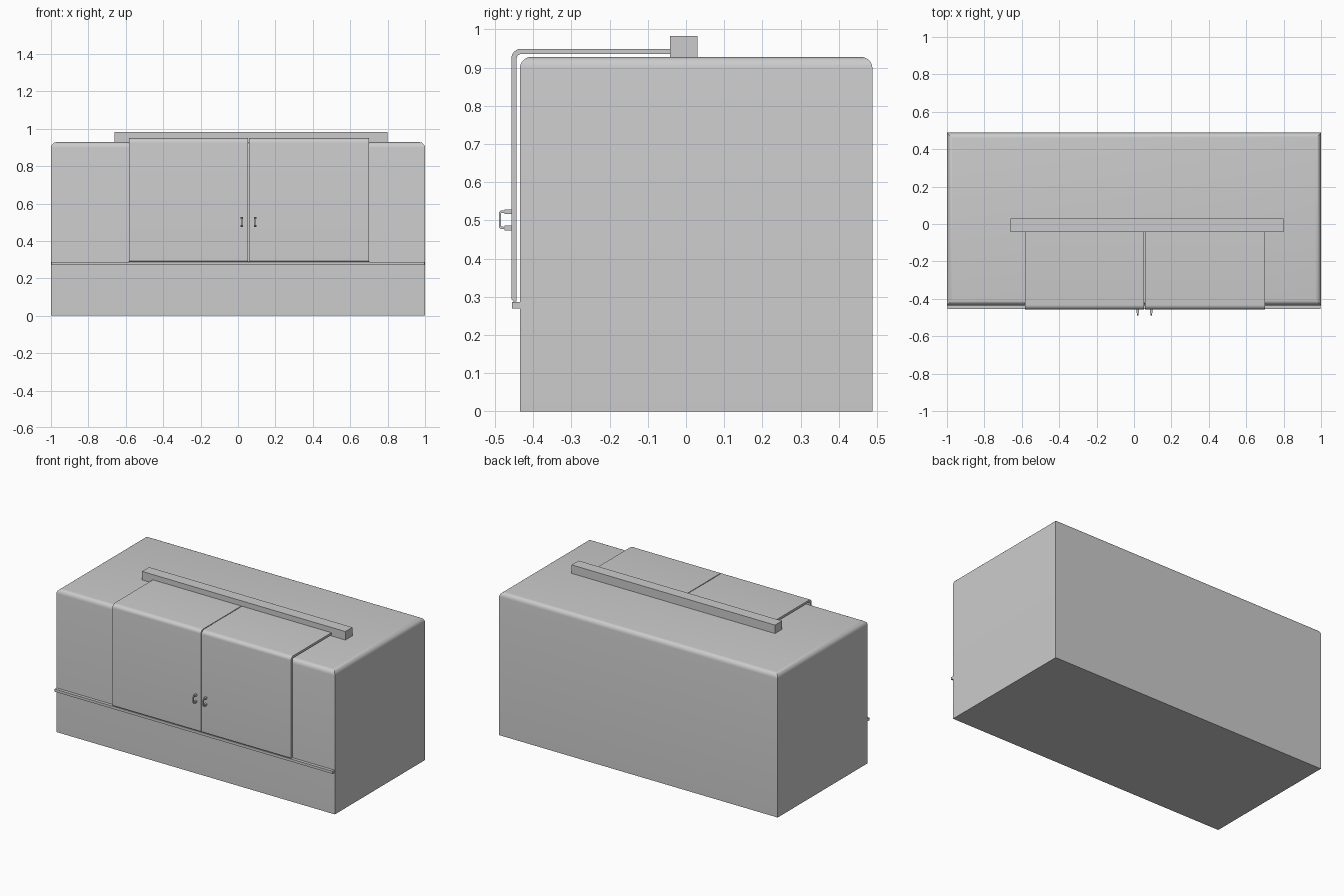
import bpy, bmesh, math
from mathutils import Vector

if "Cube" in bpy.data.objects:
    bpy.data.objects.remove(bpy.data.objects["Cube"])


def finish(name, bm):
    bmesh.ops.recalc_face_normals(bm, faces=bm.faces)
    me = bpy.data.meshes.new(name)
    bm.to_mesh(me)
    bm.free()
    ob = bpy.data.objects.new(name, me)
    bpy.context.collection.objects.link(ob)
    return ob


def smooth(ob):
    bpy.ops.object.select_all(action='DESELECT')
    ob.select_set(True)
    bpy.context.view_layer.objects.active = ob
    bpy.ops.object.shade_smooth_by_angle(angle=math.radians(35))


def box_bm(lo, hi):
    bm = bmesh.new()
    bmesh.ops.create_cube(bm, size=1)
    for v in bm.verts:
        v.co = Vector([(a + b) / 2 + c * (b - a) for a, b, c in zip(lo, hi, v.co)])
    return bm


def extrude_x(name, profile, x0, x1):
    # Closed (y, z) profile swept along x
    bm = bmesh.new()
    face = bm.faces.new([bm.verts.new((x0, y, z)) for y, z in profile])
    new = bmesh.ops.extrude_face_region(bm, geom=[face])['geom']
    bmesh.ops.translate(bm, vec=(x1 - x0, 0, 0),
                        verts=[g for g in new if isinstance(g, bmesh.types.BMVert)])
    return finish(name, bm)


# Cabinet body with rounded top edges
bm = box_bm((-1, -0.435, 0), (1, 0.488, 0.928))
top = [e for e in bm.edges if all(v.co.z > 0.9 for v in e.verts)]
bmesh.ops.bevel(bm, geom=top, offset=0.03, segments=5, profile=0.5, affect='EDGES')
smooth(finish("cabinet_body", bm))

# Ledge across the front and rail on top
finish("front_ledge", box_bm((-0.997, -0.455, 0.27), (0.997, -0.433, 0.287)))
finish("top_rail", box_bm((-0.66, -0.042, 0.926), (0.80, 0.03, 0.983)))


# Lid doors: thin sheets that bend back over the top
def arc(r, cy=-0.432, cz=0.924, n=6):
    return [(cy - r * math.cos(i / n * math.pi / 2),
             cz + r * math.sin(i / n * math.pi / 2)) for i in range(n + 1)]


outer, inner = arc(0.025), arc(0.011)
profile = ([(-0.457, 0.294)] + outer + [(-0.04, 0.949), (-0.04, 0.935)]
           + inner[::-1] + [(-0.443, 0.288), (-0.452, 0.288)])
for side, x0, x1 in (("left", -0.582, 0.053), ("right", 0.058, 0.70)):
    smooth(extrude_x(f"{side}_door", profile, x0, x1))

# Pull handles: a slim grip with two thicker feet
grip = [(-0.474, 0.477), (-0.485, 0.477), (-0.489, 0.482), (-0.489, 0.521),
        (-0.485, 0.526), (-0.474, 0.526), (-0.474, 0.520), (-0.484, 0.519),
        (-0.484, 0.484), (-0.474, 0.483)]
for side, x in (("left", 0.02), ("right", 0.092)):
    extrude_x(f"{side}_handle_grip", grip, x - 0.003, x + 0.003)
    for pos, z in (("lower", 0.480), ("upper", 0.523)):
        finish(f"{side}_handle_{pos}_foot",
               box_bm((x - 0.006, -0.475, z - 0.006), (x + 0.006, -0.455, z + 0.006)))
